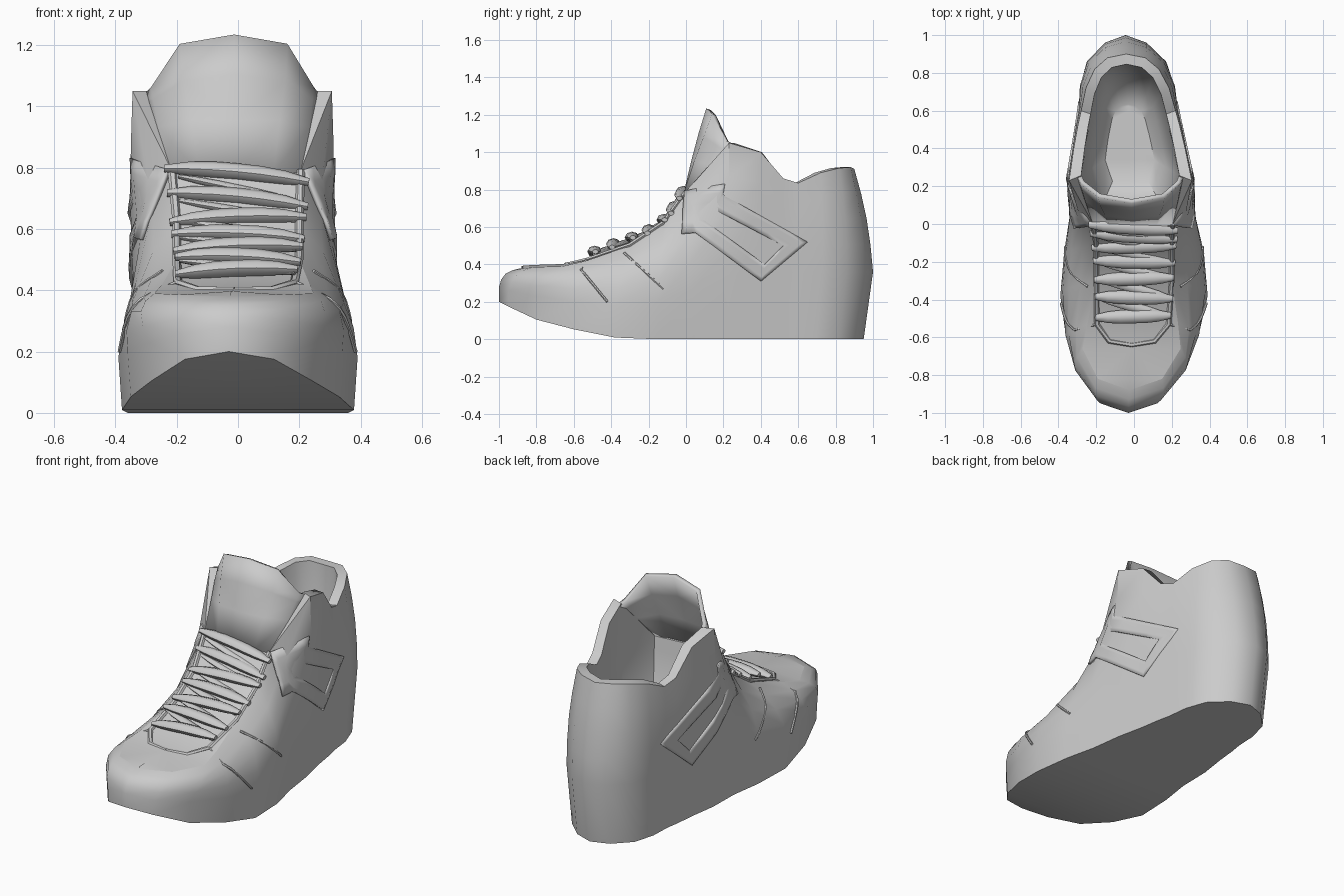
import bpy, bmesh, math
from mathutils import Vector, Matrix
from mathutils.bvhtree import BVHTree

cube = bpy.data.objects.get("Cube")
if cube:
    bpy.data.objects.remove(cube, do_unlink=True)

GREY = (0.6, 0.6, 0.6, 1)
grey = bpy.data.materials.new("plain grey")
grey.use_nodes = True
grey.diffuse_color = GREY
for node in grey.node_tree.nodes:
    if node.type == 'BSDF_PRINCIPLED':
        node.inputs["Base Color"].default_value = GREY


def interp(table, v):
    """Piecewise linear lookup."""
    if v <= table[0][0]:
        return table[0][1]
    for (a, fa), (b, fb) in zip(table, table[1:]):
        if v <= b:
            return fa + (fb - fa) * (v - a) / (b - a)
    return table[-1][1]


# The last is slightly curved: the centre line drifts sideways along y
DRIFT = [(-1, -.03), (-.4, 0), (-.1, 0), (.25, -.02), (.6, -.03), (1, -.045)]


def build(name, verts, faces, mirror=True, thickness=0, angle=40):
    bm = bmesh.new()
    vs = [bm.verts.new(v) for v in verts]
    for f in faces:
        bm.faces.new([vs[i] for i in f])
    if mirror:
        bmesh.ops.mirror(bm, geom=bm.verts[:] + bm.edges[:] + bm.faces[:],
                         matrix=Matrix(), merge_dist=.0005, axis='X')
    bmesh.ops.remove_doubles(bm, verts=bm.verts[:], dist=.0005)
    bmesh.ops.dissolve_degenerate(bm, edges=bm.edges[:], dist=.0005)
    bmesh.ops.recalc_face_normals(bm, faces=bm.faces[:])
    for v in bm.verts:
        v.co.x += interp(DRIFT, v.co.y)
    mesh = bpy.data.meshes.new(name)
    bm.to_mesh(mesh)
    bm.free()
    mesh.materials.append(grey)
    ob = bpy.data.objects.new(name, mesh)
    bpy.context.collection.objects.link(ob)
    if thickness:
        mod = ob.modifiers.new("thickness", 'SOLIDIFY')
        mod.thickness = thickness
        mod.offset = 0
    bpy.ops.object.select_all(action='DESELECT')
    ob.select_set(True)
    bpy.context.view_layer.objects.active = ob
    bpy.ops.object.shade_smooth_by_angle(angle=math.radians(angle))


def grid(rows, start=0):
    """Vertices and quads of a lofted grid of equal rows."""
    n = len(rows[0])
    verts = [p for row in rows for p in row]
    faces = [(start + r * n + c, start + r * n + c + 1,
              start + (r + 1) * n + c + 1, start + (r + 1) * n + c)
             for r in range(len(rows) - 1) for c in range(n - 1)]
    return verts, faces


def sweep(name, path, wide, tall, taper=None, mirror=True, sides=8):
    """Elliptic tube along a path."""
    path = [Vector(p) for p in path]
    rows = []
    for i, p in enumerate(path):
        t = (path[min(i + 1, len(path) - 1)] - path[max(i - 1, 0)]).normalized()
        side = t.cross(Vector((0, 0, 1))).normalized()
        up = side.cross(t)
        k = taper[i] if taper else 1
        rows.append([p + (side * math.cos(a) * wide + up * math.sin(a) * tall) * k
                     for a in [math.tau * s / sides for s in range(sides + 1)]])
    verts, faces = grid(rows)
    last = len(verts) - sides - 1
    faces += [tuple(range(sides)), tuple(range(last, last + sides))]
    build(name, verts, faces, mirror, angle=50)


# Shoe body: widest line of the sole wall and the upper edge, toe to heel
base = [(0, -1, .28), (.15, -.95, .26), (.27, -.8, .23), (.35, -.6, .2),
        (.39, -.38, .18), (.37, -.15, .2), (.335, .03, .26), (.32, .23, .3),
        (.29, .4, .33), (.275, .52, .35), (.26, .6, .36), (.25, .73, .36),
        (.21, .86, .36), (.11, .96, .36), (0, 1, .36)]
rim = [(0, -.88, .38), (.17, -.82, .385), (.26, -.66, .39), (.24, -.53, .42),
       (.2, -.3, .5), (.2, -.12, .62), (.21, 0, .79), (.325, .23, 1.05),
       (.295, .4, 1), (.27, .52, .86), (.25, .6, .835), (.22, .72, .89),
       (.17, .82, .915), (.1, .88, .92), (0, .9, .91)]
base = [Vector(p) for p in base]
rim = [Vector(p) for p in rim]
SOLE = [(-1, .2), (-.82, .11), (-.55, .04), (-.33, 0)]
sole = [Vector((p.x * .97, p.y * (1 if p.y < 0 else .95), interp(SOLE, p.y)))
        for p in base]


def wall(t):
    row = []
    for j, (a, b) in enumerate(zip(base, rim)):
        puff = .05 if j < 7 else .012 if j < 11 else .02
        push = Vector((a.x / .39, min(0, a.y + .5) + max(0, a.y - .6) * 2, .4))
        row.append(a.lerp(b, t) + push * puff * math.sin(math.pi * t))
    return row


def centre(p, lift=0):
    return Vector((0, p.y, p.z + lift))


verts, faces = grid([[centre(p) for p in sole], sole, base,
                     wall(.25), wall(.5), wall(.75), rim])
side_tree = BVHTree.FromPolygons(verts, faces)

# Collar edge and the rounded hollow for the foot
opening = [Vector((0, .03, .80)), Vector((.19, .03, .79))]
opening += [Vector((p.x * .8, .45 + (p.y - .45) * .88, p.z)) for p in rim[7:]]


def hollow(k, z):
    return [Vector((p.x * k, .42 + (p.y - .42) * k, z)) for p in opening]


floor = hollow(.5, .36)
collar = [centre(rim[6], .012)] + rim[6:]
v, f = grid([collar, opening, hollow(.97, .72), hollow(.9, .55),
             hollow(.74, .42), floor, [centre(p) for p in floor]], len(verts))
build("shoe_body", verts + v, faces + f)

# Toe box and instep closing the top
build("vamp", *grid([rim[:7], [centre(p, .012) for p in rim[:7]]]))

# Tongue standing up between the collar edges, its sides tucked into the collar
tongue = [[(0, 0, .78), (.12, 0, .78), (.2, 0, .78), (.21, .06, .77)],
          [(0, .04, .95), (.14, .055, .95), (.235, .13, .93), (.265, .2, .92)],
          [(0, .08, 1.1), (.16, .105, 1.08), (.25, .19, 1.02), (.28, .27, 1)],
          [(0, .12, 1.23), (.17, .15, 1.2), (.255, .22, 1.06), (.28, .28, 1.03)]]
build("tongue", *grid(tongue), thickness=.025, angle=60)


def on_side(y, z, off=0):
    """Point on the side wall, lifted along its normal."""
    hit, normal, _, _ = side_tree.ray_cast(Vector((1, y, z)), Vector((-1, 0, 0)))
    if hit is None:
        hit, normal, _, _ = side_tree.find_nearest(Vector((.3, y, z)))
    return hit + normal * (off if normal.x > 0 else -off)


# Side strap: an arrow-shaped plate with a slanted window, flush at the rear
corners = [(.2, .77), (.21, .83), (0, .79), (-.02, .56), (.05, .57),
           (.4, .31), (.65, .52), (.09, .64), (.42, .4), (.52, .5), (.14, .7)]
LIFT = [(0, .01), (.2, .004), (.6, -.003)]
bm = bmesh.new()
cv = [bm.verts.new((0, y, z)) for y, z in corners]
for f in [(0, 1, 2, 3, 4, 7, 10), (4, 5, 8, 7), (5, 6, 9, 8), (6, 0, 10, 9)]:
    bm.faces.new([cv[i] for i in f])
bmesh.ops.triangulate(bm, faces=bm.faces[:])
bmesh.ops.subdivide_edges(bm, edges=bm.edges[:], cuts=3, use_grid_fill=True)
bm.verts.index_update()
plate = [on_side(v.co.y, v.co.z, interp(LIFT, v.co.y)) for v in bm.verts]
plate_faces = [tuple(v.index for v in f.verts) for f in bm.faces]
bm.free()
build("side_strap", plate, plate_faces, thickness=.014)

# Raised seams on the sides and around the throat
for name, top, a, b in [
        ("toe_seam", [(.19, -.53, .428)], (-.56, .37), (-.42, .2)),
        ("quarter_seam", [], (-.33, .46), (-.12, .27))]:
    path = top + [on_side(a[0] + (b[0] - a[0]) * i / 6,
                          a[1] + (b[1] - a[1]) * i / 6, .002) for i in range(7)]
    sweep(name, path, .007, .007, sides=6)
sweep("throat_edge", [(0, -.64, .4), (.12, -.62, .402), (.19, -.53, .425),
                      (.2, -.3, .505), (.2, -.12, .625), (.21, 0, .79)],
      .014, .012, sides=6)

# Laces: flat bars across the instep with low crossings between them
stops = [(-.02, .775), (-.065, .695), (-.12, .63), (-.2, .575),
         (-.29, .535), (-.39, .5), (-.49, .46)]
TAPER = [.45, .85, 1, 1, 1, .85, .45]
for i, (y, z) in enumerate(stops):
    half = .235 - .006 * i
    slope = -.022 if i < 2 else .008 * (-1) ** i
    path = []
    for s in range(-3, 4):
        u = s / 3
        path.append((u * half, y + slope * u * .7,
                     z + slope * u + .012 * (1 - u * u)))
    sweep("lace_bar", path, .036, .027, TAPER, mirror=False)
for (y0, z0), (y1, z1) in zip(stops, stops[1:]):
    path = [(-.19 + .38 * s / 6, y0 + (y1 - y0) * s / 6,
             z0 + (z1 - z0) * s / 6 - .004) for s in range(7)]
    sweep("lace_crossing", path, .024, .014, TAPER, mirror=False)
